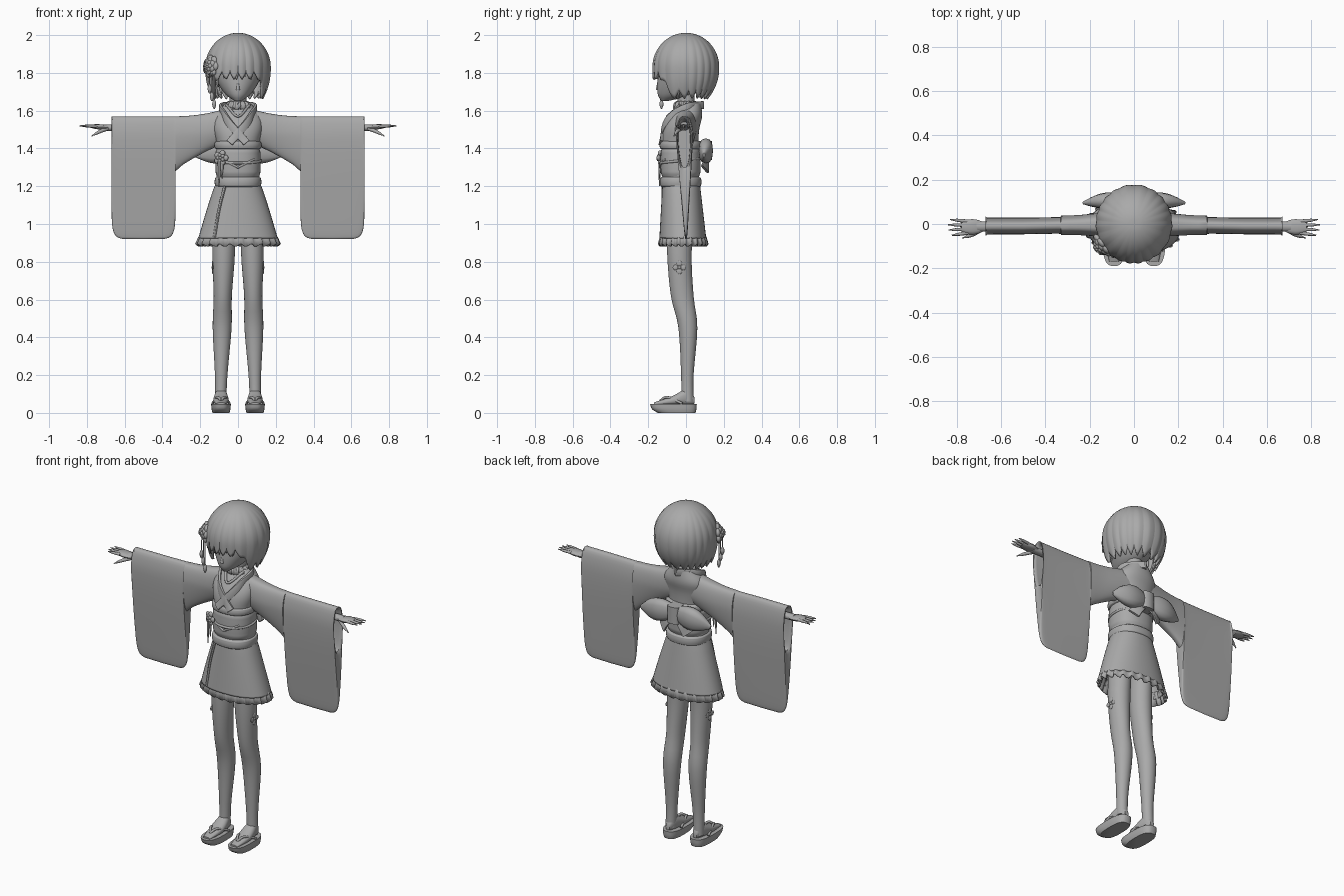
import bpy, bmesh, math, random
from mathutils import Vector, Matrix

random.seed(4)
default_cube = bpy.data.objects.get("Cube")
if default_cube:
    bpy.data.objects.remove(default_cube)

grey = bpy.data.materials.new("plain grey")
grey.use_nodes = True
grey.diffuse_color = (.4, .4, .4, 1)
grey.node_tree.nodes["Principled BSDF"].inputs["Base Color"].default_value = grey.diffuse_color


def finish(name, bm):
    bmesh.ops.recalc_face_normals(bm, faces=bm.faces)
    mesh = bpy.data.meshes.new(name)
    bm.to_mesh(mesh)
    bm.free()
    mesh.materials.append(grey)
    mesh.shade_smooth()
    mesh.set_sharp_from_angle(angle=math.radians(45))
    obj = bpy.data.objects.new(name, mesh)
    bpy.context.collection.objects.link(obj)
    return obj


def skin(name, rings, caps=(True, True), depth=0):
    """Join rings of points into one surface, as a solid sheet if depth is set."""
    bm = bmesh.new()
    loops = [[bm.verts.new(point) for point in ring] for ring in rings]
    for low, high in zip(loops, loops[1:]):
        for i in range(len(low)):
            bm.faces.new((low[i - 1], low[i], high[i], high[i - 1]))
    for loop, cap in zip((loops[0], loops[-1]), caps):
        if cap:
            bm.faces.new(loop)
    obj = finish(name, bm)
    if depth:
        obj.modifiers.new("sheet depth", "SOLIDIFY").thickness = depth


def soft(value, power):
    return math.copysign(abs(value) ** (2 / power), value)


def oval(count, power):
    angles = [math.tau * i / count for i in range(count)]
    return [(soft(math.cos(a), power), soft(math.sin(a), power)) for a in angles]


def smooth_path(points, steps=6):
    knots = [Vector(point) for point in points]
    knots = [2 * knots[0] - knots[1]] + knots + [2 * knots[-1] - knots[-2]]
    path = []
    for a, b, c, d in zip(knots, knots[1:], knots[2:], knots[3:]):
        for k in range(steps):
            t = k / steps
            path.append(b + (c - a) * t / 2 + (a - 2.5 * b + 2 * c - d / 2) * t * t
                        + (1.5 * (b - c) + (d - a) / 2) * t ** 3)
    return path + [knots[-2]]


def loft(name, rows, axis="z", middle=0, lean=0, power=2, caps=(True, True), depth=0):
    """Rows are (position, side radius, low edge, high edge), joined smoothly."""
    rings = []
    for at, radius, low, high in smooth_path(rows, 4):
        centre = middle + lean * at
        ring = [(centre + radius * c, (low + high) / 2 + (high - low) / 2 * s) for c, s in oval(40, power)]
        rings.append([(a, b, at) if axis == "z" else (a, at, b) for a, b in ring])
    skin(name, rings, caps, depth)


def radial(point):
    return Vector((point.x, point.y + .02, 0))


def upward(point):
    return Vector((0, 0, 1))


def backward(point):
    return Vector((0, 1, 0))


def even(t):
    return 1


def sweep(name, points, width, thick, taper=even, out=radial, power=2):
    path = smooth_path(points)
    last = len(path) - 1
    rings = []
    for i, point in enumerate(path):
        tangent = (path[min(i + 1, last)] - path[max(i - 1, 0)]).normalized()
        side = tangent.cross(out(point)).normalized()
        normal = side.cross(tangent)
        k = taper(i / last)
        rings.append([point + side * width * k * c + normal * thick * k * s for c, s in oval(12, power)])
    skin(name, rings)


def rounded_tip(t):
    return max(1 - t ** 4, .3)


def bud(t):
    return .3 + .7 * math.sin(math.pi * t)


def flower(name, place, facing, radius, layers, petals, thick):
    bm = bmesh.new()
    frame = Matrix.Translation(place) @ Vector(facing).to_track_quat("Z", "Y").to_matrix().to_4x4()

    def blob(matrix, width, height):
        shape = Matrix.Diagonal((width, width, height, 1))
        bmesh.ops.create_uvsphere(bm, u_segments=12, v_segments=8, radius=1, matrix=frame @ matrix @ shape)

    for layer in range(layers):
        size = radius * (1 - layer / (layers + .5))
        for i in range(petals):
            turn = Matrix.Rotation((i + layer / 2) * math.tau / petals, 4, "Z")
            blob(turn @ Matrix.Translation((size * .6, 0, layer * thick * .6)), size * .4, thick)
    blob(Matrix(), radius / 4, thick * (1 + layers / 2))
    finish(name, bm)


def ruffle(name, rows, middle, folds, amount):
    """Rows are (height, side radius, depth radius, fold strength)."""
    rings = []
    for z, wide, deep, fold in rows:
        ring = []
        for i in range(192):
            a = i * math.tau / 192
            wave = math.tanh(2.5 * math.sin(a * folds)) * fold
            k = 1 + wave * amount
            ring.append((wide * k * math.sin(a), middle - deep * k * math.cos(a), z + wave * .006))
        rings.append(ring)
    skin(name, rings, (False, False), .006)


# Head, nose and neck
loft("head", [(1.65, .015, -.13, -.1), (1.69, .07, -.15, .05), (1.78, .12, -.15, .12),
              (1.9, .12, -.13, .12), (1.96, .05, -.06, .06)])
loft("nose", [(1.71, .01, -.16, -.14), (1.76, .004, -.15, -.14)])
sweep("neck", [(0, 0, 1.5), (0, 0, 1.7)], .045, .045)


# Hair: a toothed shell with raised locks
def hair_hem(a):
    side = min(max((.8 - math.cos(a)) / .3, 0), 1)
    return 1.765 - .1 * side * side * (3 - 2 * side)


def hair_point(a, z, swell):
    drop = (z - 1.83) / .17
    if drop > 0:
        swell *= math.sqrt(max(1 - drop * drop, .0004))
    else:
        swell *= 1 - (.28 - .12 * math.cos(a)) * abs(drop) ** 2.2
    return Vector((.16 * swell * math.sin(a), -.165 * swell * math.cos(a), z))


hair_rings = []
levels, around = 22, 200
for level in range(1, levels + 1):
    t = level / levels
    ring = []
    for i in range(around):
        a = i * math.tau / around
        tooth = abs(2 * ((a * 20 / math.tau + .3 * math.sin(3 * a)) % 1) - 1)
        hem = hair_hem(a) + .045 * tooth
        ring.append(hair_point(a, 2 - (2 - hem) * t ** 1.7, 1 + .04 * t * (.5 - tooth)))
    hair_rings.append(ring)
skin("hair", hair_rings, (True, False), .012)


def lock_taper(t):
    return max(math.sin(math.pi * (t * .8 + .2)) ** .8, .04)


locks = 34
for i in range(locks):
    a = i * math.tau / locks + random.uniform(-.06, .06)
    tip = hair_hem(a) + random.uniform(-.01, .05)
    swing = random.uniform(-.12, .12)
    top = random.uniform(1.88, 1.93)
    steps = [k / 3 for k in range(4)]
    strand = [hair_point(a + swing * k, top + (tip - top) * k, .97 + .05 * k) for k in steps]
    sweep("hair_lock", strand, .017, .011, lock_taper)

# Hair ornament with hanging tassels
flower("hair_flower", (-.145, -.095, 1.835), (-.8, -.6, .1), .062, 4, 7, .014)
for i in range(3):
    x, end = -.15 + i * .012, 1.69 - i * .04
    sweep("tassel_cord", [(x, -.13, 1.8), (x, -.13, end)], .003, .003)
    sweep("tassel", [(x, -.13, end + .05), (x, -.13, end)], .011, .011, bud)

# Upper robe
loft("robe_body", [(1.2, .115, -.12, .07), (1.4, .11, -.13, .065), (1.5, .13, -.12, .07),
                   (1.57, .125, -.085, .085), (1.635, .07, -.04, .08)], power=2.2)


# Sash layers wrapped around the waist
def wrap(name, low, high, puff):
    rows = []
    for k in range(9):
        grow = puff * math.sin(math.pi * k / 8) ** .3
        rows.append((low + (high - low) * k / 8, .11 + grow, -.125 - grow, .068 + grow))
    loft(name, rows, power=2.3)


wrap("sash", 1.25, 1.405, .01)
wrap("sash_scarf", 1.395, 1.44, .015)
wrap("hip_band", 1.195, 1.25, .014)


def body_arc(reach, height):
    angles = [math.radians(reach) * k / 8 for k in range(-8, 9)]
    return [(.121 * math.sin(a), -.03 - .107 * math.cos(a), height(a)) for a in angles]


sweep("sash_cord", body_arc(180, lambda a: 1.335 - .012 * math.cos(a)), .007, .007)
sweep("sash_drape", body_arc(45, lambda a: 1.3 + .06 * abs(math.sin(a))), .006, .006)
flower("sash_flower", (-.09, -.135, 1.35), (-.4, -1, 0), .042, 2, 5, .01)
for x, low in ((-.1, 1.2), (-.085, 1.24)):
    sweep("sash_pendant", [(x, -.14, 1.34), (x, -.14, low)], .008, .006, rounded_tip)

# Crossed collar and neck lace
for s in (1, -1):
    sweep("collar", [(0, .09, 1.63), (s * .088, .01, 1.62), (s * .075, -.065, 1.58),
                     (s * .035, -.114, 1.52), (s * -.045, -.134, 1.43)], .021, .008, power=4)
ruffle("neck_lace", [(1.65, .05, .05, .2), (1.635, .06, .06, 1), (1.61, .07, .066, 1)], 0, 14, .07)
sweep("necklace", [(-.06, -.03, 1.63), (0, -.1, 1.57), (.06, -.03, 1.63)], .007, .007)

# Skirt with overlap edge and frill
skirt_rows = []
for k in range(9):
    t = k / 8
    skirt_rows.append((1.21 - .285 * t, .12 + .09 * t ** .9, -.125 - .016 * t, .074 + .033 * t))
loft("skirt", skirt_rows, power=2.2, caps=(True, False), depth=.014)
sweep("skirt_overlap", [(-.07, -.122, 1.2), (-.1, -.122, 1.08), (-.125, -.12, .93)], .007, .006, power=4)
ruffle("skirt_frill", [(.96, .19, .108, 0), (.925, .207, .122, .7), (.888, .22, .13, 1)], -.015, 24, .035)

# Bow on the back
sweep("bow_knot", [(0, .1, 1.34), (0, .1, 1.44)], .037, .038, power=4)
for s in (1, -1):
    sweep("bow_loop", [(0, .1, 1.4), (s * .12, .105, 1.385), (s * .23, .095, 1.365)], .066, .038,
          lambda t: math.sin(math.pi * (.15 + .8 * t)), backward, 2.4)
    sweep("bow_tail", [(0, .1, 1.38), (s * .05, .11, 1.34), (s * .085, .1, 1.29)], .035, .008,
          lambda t: .6 + .4 * t, power=4)


# Hanging sleeves, hollow at the cuff
def sleeve_ring(s, x, low, high, shrink=1):
    ring = []
    for c, side in oval(48, 2):
        z = (low + high) / 2 + (high - low) / 2 * c
        drape = min(max((z - .93) / .55, 0), 1)
        half = (.014 + .032 * drape ** 1.3) * shrink * (1 + max(.25 - x, 0) * 1.5)
        ring.append((s * x, half * soft(side, 3) - .02 * min(x, .5) * drape, z))
    return ring


for s in (1, -1):
    rings = []
    for k in range(7):
        t = k / 7
        rings.append(sleeve_ring(s, .05 + .28 * t, 1.43 - .14 * t ** 1.3, 1.57 + .045 * (1 - t) ** 2))
    for k in range(17):
        v = math.pi * k / 16
        rings.append(sleeve_ring(s, .5 - .17 * soft(math.cos(v), 8), 1.28 - .36 * soft(math.sin(v), 8), 1.57))
    for inset in (.01, .02, .08):
        rings.append(sleeve_ring(s, .67 - inset, 1.3, 1.56 - inset / 4, .8 - inset))
    skin("sleeve", rings)

    # Forearm, palm, fingers and thumb
    sweep("forearm", [(s * .5, -.01, 1.51), (s * .71, -.012, 1.51)], .023, .018, out=upward)
    sweep("palm", [(s * .68, -.012, 1.51), (s * .78, -.014, 1.518)], .035, .014,
          lambda t: math.sin(math.pi * (.2 + .6 * t)), upward, 2.4)
    for k in range(4):
        y = .012 - k * .0175
        tip = .84 - .006 * (k - 1.3) ** 2
        sweep("finger", [(s * .75, y, 1.517), (s * tip, y * 1.35 + .004, 1.52)], .008, .008, rounded_tip, upward)
    sweep("thumb", [(s * .69, -.025, 1.505), (s * .73, -.048, 1.49), (s * .775, -.064, 1.466)],
          .01, .01, rounded_tip, upward)

    # Leg with a painted blossom
    loft("leg", [(.06, .03, -.025, .04), (.2, .033, -.026, .04), (.45, .05, -.04, .06),
                 (.62, .048, -.08, .04), (.85, .06, -.1, .03), (1.1, .055, -.1, .05)],
         middle=s * .093, lean=s * -.02)
    flower("leg_blossom", (s * .134, -.035, .77), (s, 0, 0), .036, 1, 4, .004)

    # Foot, sandal and straps
    x = s * .09
    loft("foot", [(.046, .012, .05, .08), (.01, .03, .04, .13), (-.07, .04, .04, .09), (-.17, .022, .04, .055)],
         "y", x, power=2.3)
    loft("sandal", [(0, .045, -.15, .05), (.02, .05, -.18, .055), (.046, .052, -.19, .057)], middle=x, power=2.8)
    for side in (.02, -.02):
        sweep("sandal_strap", [(x, -.135, .065), (x + side, -.1, .083), (x + side * 2.2, -.02, .05)],
              .007, .007, out=upward)
